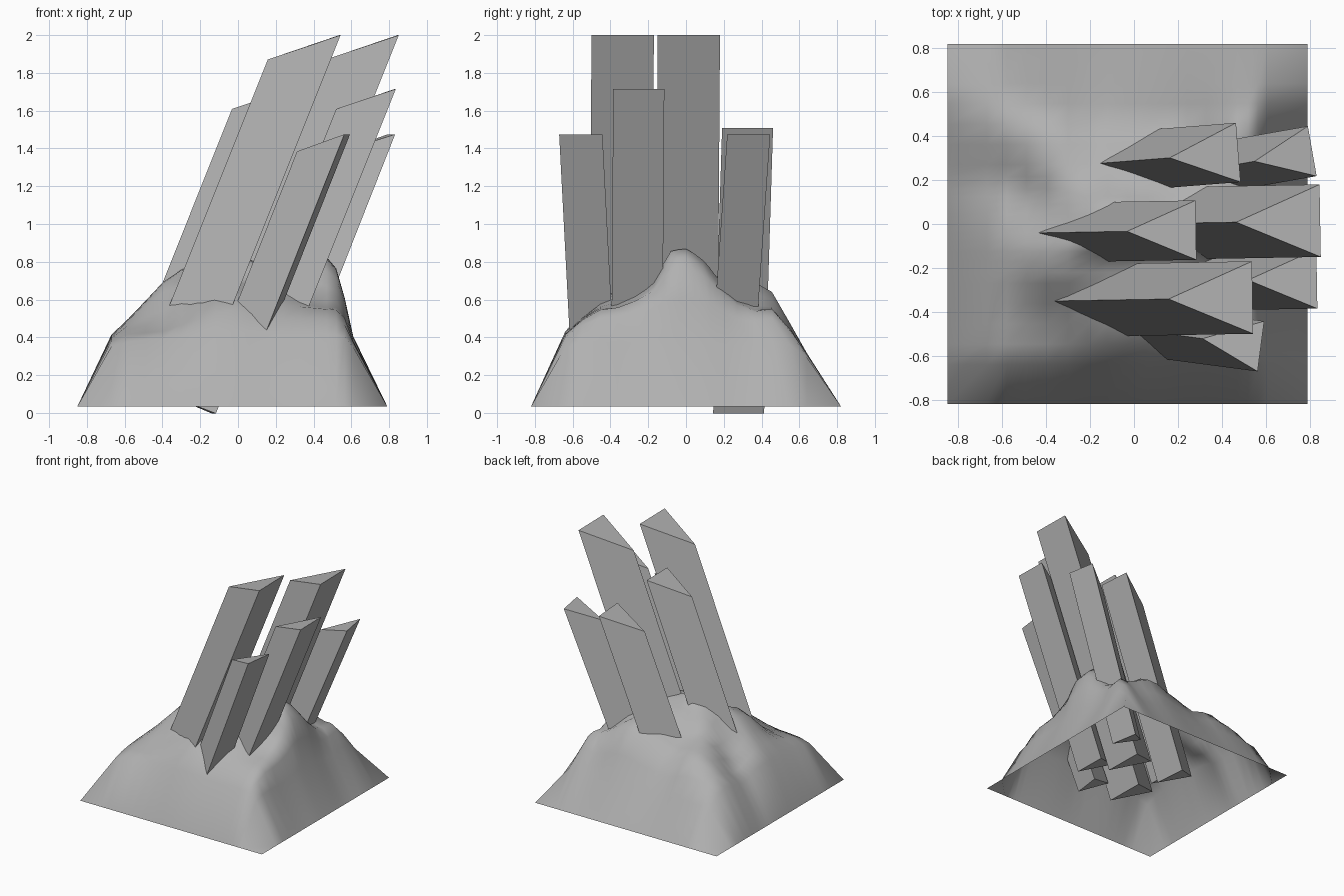
import bpy, bmesh
from math import radians, exp
from mathutils import Matrix, Vector

cube = bpy.data.objects.get("Cube")
if cube:
    bpy.data.objects.remove(cube, do_unlink=True)

GREY = (0.44, 0.44, 0.44, 1)
stone = bpy.data.materials.new("grey stone")
stone.use_nodes = True
stone.diffuse_color = GREY
stone.node_tree.nodes["Principled BSDF"].inputs["Base Color"].default_value = GREY


def add_object(name, bm):
    mesh = bpy.data.meshes.new(name)
    bm.to_mesh(mesh)
    bm.free()
    mesh.materials.append(stone)
    obj = bpy.data.objects.new(name, mesh)
    bpy.context.scene.collection.objects.link(obj)
    return obj


# Leaning three-sided shard: flat back, sharp front ridge, slanted tip, square-cut foot
def shard(name, tip, size, turn=0):
    width, depth, slant, length = (size * v for v in (0.33, 0.307, 0.262, 1.985))
    lean = Matrix.Rotation(radians(turn), 3, "Z") @ Matrix.Rotation(radians(21.8), 3, "Y")
    back_a, back_b = Vector((0, -width / 2, 0)), Vector((0, width / 2, 0))
    ridge = Vector((-depth, 0, 0))
    drop = Vector((0, 0, -length))
    corners = [back_a, back_b, ridge - Vector((0, 0, slant)),
               back_a + drop, back_b + drop, ridge + drop]
    bm = bmesh.new()
    v = [bm.verts.new(lean @ c + Vector(tip)) for c in corners]
    top, foot = v[:3], v[3:]
    bm.faces.new(top)
    bm.faces.new(foot)
    for i in range(3):
        j = (i + 1) % 3
        bm.faces.new((top[i], top[j], foot[j], foot[i]))
    bmesh.ops.recalc_face_normals(bm, faces=bm.faces)
    return add_object(name, bm)


shard("tall_shard_front", (0.54, -0.335, 2.0), 1, 1)
shard("tall_shard_middle", (0.848, 0.015, 2.0), 1, 1)
shard("medium_shard_middle", (0.282, -0.028, 1.715), 0.82, 1)
shard("medium_shard_left", (0.833, -0.25, 1.715), 0.82, 1)
shard("medium_shard_back", (0.475, 0.326, 1.508), 0.82, 4.5)
shard("short_shard_front", (0.578, -0.557, 1.475), 0.7, -7.5)
shard("short_shard_back", (0.812, 0.332, 1.475), 0.7, 10)

# Hill: a grid whose height blends one profile along x with one along y
BASE = 0.035
along_x = [(-0.85, BASE), (-0.67, 0.42), (-0.49, 0.61), (-0.3, 0.77), (-0.12, 0.83), (0.06, 0.86),
           (0.24, 0.92), (0.42, 1.1), (0.52, 0.86), (0.61, 0.41), (0.79, BASE)]
along_y = [(-0.82, BASE), (-0.64, 0.42), (-0.455, 0.61), (-0.27, 0.75), (-0.17, 0.79), (-0.08, 0.99),
           (0, 0.99), (0.09, 0.9), (0.16, 0.81), (0.27, 0.76), (0.455, 0.67), (0.64, 0.32), (0.82, BASE)]

# Ridges and hollows: x, y, radius, height
bumps = [(0.43, -0.3, 0.16, -0.11), (0.47, 0.32, 0.15, -0.13), (0.42, 0.52, 0.12, -0.05),
         (0.2, 0.37, 0.1, 0.05), (-0.04, -0.5, 0.13, 0.05), (-0.36, -0.18, 0.13, 0.085),
         (-0.42, -0.46, 0.15, -0.07), (-0.45, 0.07, 0.14, -0.1), (-0.6, 0.22, 0.12, -0.07),
         (-0.1, 0.02, 0.17, 0.1), (-0.16, 0.28, 0.12, -0.06), (-0.2, 0.49, 0.13, -0.08),
         (0, 0.54, 0.12, -0.04)]


def refine(profile):
    inner = profile[1:-1]
    finer = [profile[0], inner[0]]
    for (p, a), (q, b) in zip(inner, inner[1:]):
        finer += [((p + q) / 2, (a + b) / 2), (q, b)]
    return finer + [profile[-1]]


def height(x, y, a, b):
    if BASE in (a, b):
        return BASE
    blend = (a ** -4 + b ** -4) ** -0.25
    return blend + sum(h * exp(-((x - u) ** 2 + (y - v) ** 2) / r ** 2) for u, v, r, h in bumps)


bm = bmesh.new()
rows = [[bm.verts.new((x, y, height(x, y, a, b))) for x, a in refine(along_x)]
        for y, b in refine(along_y)]
for low, high in zip(rows, rows[1:]):
    for i in range(len(low) - 1):
        bm.faces.new((low[i], low[i + 1], high[i + 1], high[i]))
for face in bm.faces:
    face.smooth = True
add_object("hill", bm)
